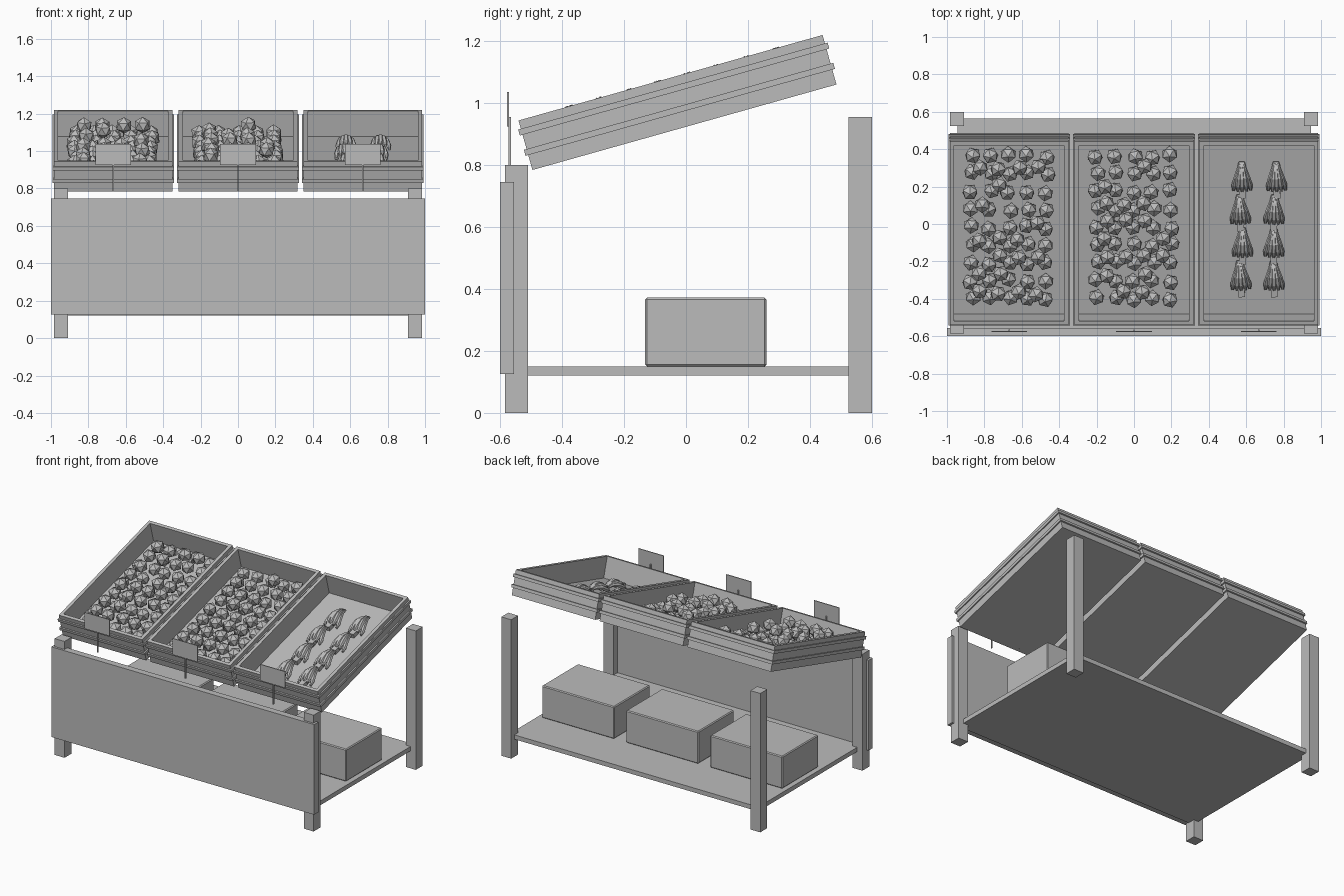
import bpy, bmesh, math, random
from mathutils import Matrix, Vector

if "Cube" in bpy.data.objects:
    bpy.data.objects.remove(bpy.data.objects["Cube"])

random.seed(4)
grey = bpy.data.materials.new("plain grey")
grey.diffuse_color = (0.5, 0.5, 0.5, 1)
grey.use_nodes = True
grey.node_tree.nodes["Principled BSDF"].inputs["Base Color"].default_value = grey.diffuse_color

# Tilted frame of the crates: origin at the middle of their undersides
TILT = Matrix.Translation((0, -0.005, 0.9225)) @ Matrix.Rotation(math.radians(15.7), 4, 'X')


def finish(bm, name, matrix=None):
    if matrix is not None:
        bm.transform(matrix)
    bmesh.ops.recalc_face_normals(bm, faces=bm.faces)
    me = bpy.data.meshes.new(name)
    bm.to_mesh(me)
    bm.free()
    me.materials.append(grey)
    ob = bpy.data.objects.new(name, me)
    bpy.context.collection.objects.link(ob)
    return ob


def add_box(bm, x0, x1, y0, y1, z0, z1):
    m = Matrix.Translation(((x0 + x1) / 2, (y0 + y1) / 2, (z0 + z1) / 2)) @ \
        Matrix.Diagonal((x1 - x0, y1 - y0, z1 - z0, 1))
    bmesh.ops.create_cube(bm, size=1, matrix=m)


def box(name, *dims):
    bm = bmesh.new()
    add_box(bm, *dims)
    return finish(bm, name)


def add_ring(bm, cx, hx, hy, t, z0, z1):
    # rectangular open frame with mitred corners
    rings = []
    for ox, oy, z in ((hx, hy, z0), (hx, hy, z1), (hx - t, hy - t, z1), (hx - t, hy - t, z0)):
        rings.append([bm.verts.new((cx + sx * ox, sy * oy, z))
                      for sx, sy in ((-1, -1), (1, -1), (1, 1), (-1, 1))])
    for i in range(4):
        a, b = rings[i], rings[(i + 1) % 4]
        for k in range(4):
            bm.faces.new((a[k], a[(k + 1) % 4], b[(k + 1) % 4], b[k]))


def add_tube(bm, pts, radii, sides=6):
    # tapered tube running along y
    rings = []
    for p, r in zip(pts, radii):
        rings.append([bm.verts.new(Vector(p) + Vector((r * math.cos(a), 0, r * math.sin(a))))
                      for a in (2 * math.pi * k / sides for k in range(sides))])
    for a, b in zip(rings, rings[1:]):
        for k in range(sides):
            bm.faces.new((a[k], a[(k + 1) % sides], b[(k + 1) % sides], b[k]))
    bm.faces.new(rings[0])
    bm.faces.new(rings[-1])


# Table: legs, front panel, low shelf
for side, s in (("left", -1), ("right", 1)):
    xa, xb = sorted((s * 0.91, s * 0.985))
    box("front_leg_" + side, xa, xb, -0.585, -0.51, 0, 0.80)
    box("back_leg_" + side, xa, xb, 0.525, 0.60, 0, 0.955)
box("front_panel", -1, 1, -0.60, -0.555, 0.125, 0.745)
box("shelf", -0.945, 0.945, -0.56, 0.565, 0.12, 0.15)

# Storage boxes on the shelf
for i, x in enumerate((-0.64, 0, 0.64)):
    ob = box("storage_box_%d" % (i + 1), x - 0.275, x + 0.275, -0.132, 0.26, 0.15, 0.372)
    bev = ob.modifiers.new("bevel", 'BEVEL')
    bev.width = 0.006
    bev.segments = 1

CENTRES = (-0.668, 0, 0.668)
for i, cx in enumerate(CENTRES):
    # Crate: floor, walls and two thin bands
    bm = bmesh.new()
    add_box(bm, cx - 0.30, cx + 0.30, -0.495, 0.495, 0, 0.025)
    add_ring(bm, cx, 0.317, 0.51, 0.022, 0, 0.166)
    for z in (0.050, 0.118):
        add_ring(bm, cx, 0.325, 0.519, 0.015, z, z + 0.02)
    finish(bm, "crate_%d" % (i + 1), TILT)

    # Price card and its stick
    box("price_card_%d" % (i + 1), cx - 0.095, cx + 0.095, -0.578, -0.572, 0.925, 1.037)
    box("card_stick_%d" % (i + 1), cx - 0.004, cx + 0.004, -0.574, -0.565, 0.785, 0.955)

# Round fruit: a full lower layer and a scattered upper layer
for i in (0, 1):
    bm = bmesh.new()
    spots = [(c * 0.1 - 0.2, r * 0.099 - 0.39, 0.068) for r in range(9) for c in range(5)]
    spots += [(c * 0.1 - 0.15, r * 0.099 - 0.34, 0.124)
              for r in range(8) for c in range(4) if random.random() < 0.6]
    for x, y, z in spots:
        j = lambda: random.uniform(-0.01, 0.01)
        m = Matrix.Translation((CENTRES[i] + x + j(), y + j(), z)) @ \
            Matrix.Rotation(random.uniform(0, 6.28), 4, 'Z')
        bmesh.ops.create_icosphere(bm, subdivisions=1, radius=0.045, matrix=m)
    finish(bm, "round_fruit_%d" % (i + 1), TILT)

# Bunches of long fruit fanning out from a narrow end, with a stub stem
for col, x in enumerate((0.575, 0.755)):
    for row in range(4):
        bm = bmesh.new()
        for k in range(-2, 3):
            drop = 0.006 * k * k
            pts = [(k * 0.005, 0.085, 0.022), (k * 0.009, 0.045, 0.045 - drop * 0.3),
                   (k * 0.015, 0.0, 0.055 - drop * 0.7), (k * 0.021, -0.045, 0.046 - drop),
                   (k * 0.023, -0.078, 0.034 - drop)]
            add_tube(bm, pts, (0.006, 0.012, 0.016, 0.015, 0.007))
        add_box(bm, -0.018, 0.018, -0.115, -0.05, 0.005, 0.035)
        m = Matrix.Translation((x + random.uniform(-0.008, 0.008), row * 0.183 - 0.27, 0.025)) @ \
            Matrix.Rotation(random.uniform(-0.06, 0.06), 4, 'Z')
        finish(bm, "fruit_bunch_%d_%d" % (col + 1, row + 1), TILT @ m)
